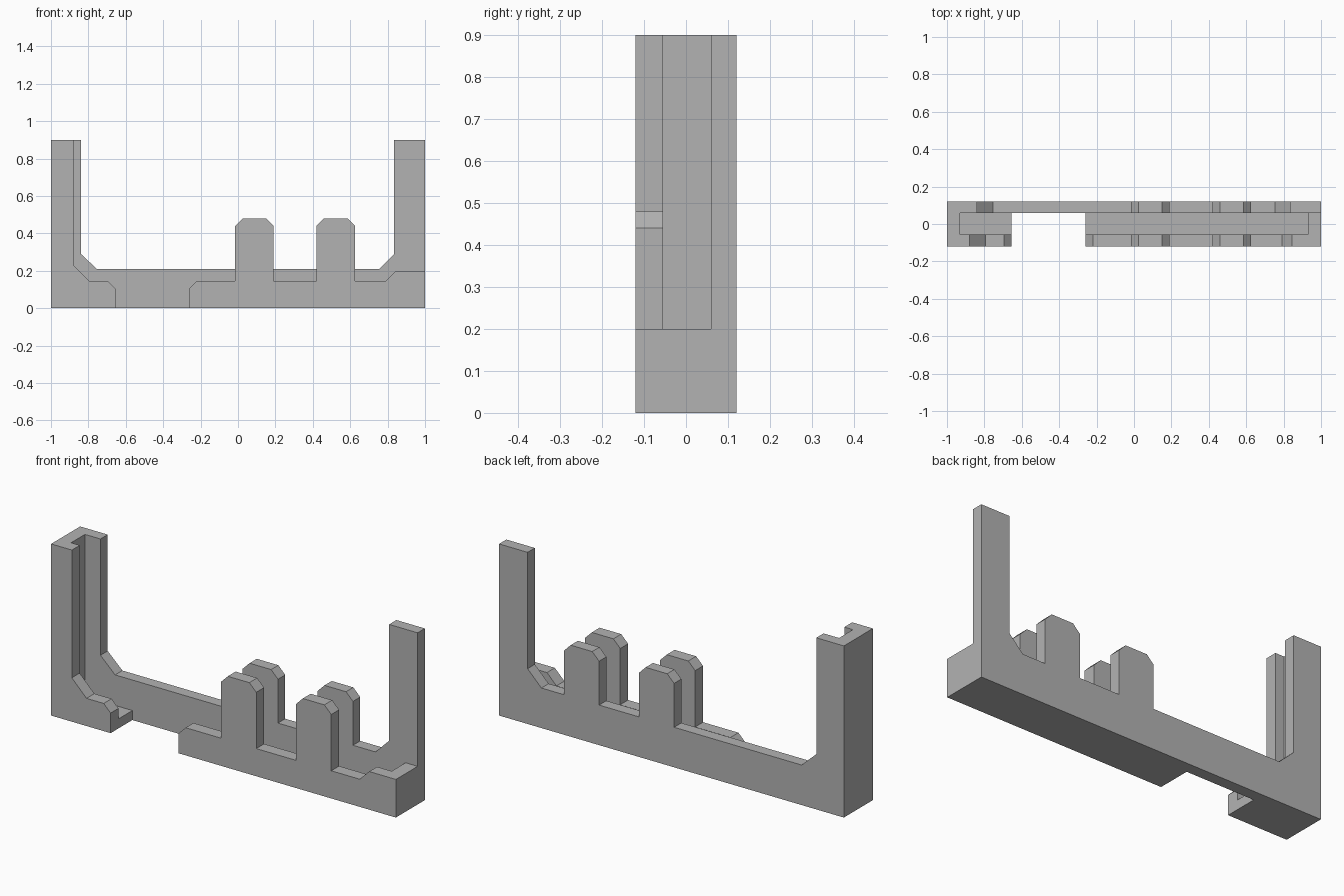
import bpy, bmesh

cube = bpy.data.objects.get("Cube")
if cube:
    bpy.data.objects.remove(cube, do_unlink=True)

# Single matte grey
grey = bpy.data.materials.new("plain grey")
grey.use_nodes = True
GREY = (0.45, 0.45, 0.45, 1)
grey.diffuse_color = GREY
grey.node_tree.nodes["Principled BSDF"].inputs["Base Color"].default_value = GREY

BACK, SLOT_BACK, SLOT_FRONT, FRONT = 0.12, 0.06, -0.055, -0.12
FLOOR = 0.05


def plate(name, outline, y0, y1):
    """Extrude an x-z outline from y0 to y1."""
    bm = bmesh.new()
    face = bm.faces.new([bm.verts.new((x, y0, z)) for x, z in outline])
    ext = bmesh.ops.extrude_face_region(bm, geom=[face])
    verts = [g for g in ext["geom"] if isinstance(g, bmesh.types.BMVert)]
    bmesh.ops.translate(bm, verts=verts, vec=(0, y1 - y0, 0))
    bmesh.ops.recalc_face_normals(bm, faces=bm.faces)
    mesh = bpy.data.meshes.new(name)
    bm.to_mesh(mesh)
    bm.free()
    mesh.materials.append(grey)
    obj = bpy.data.objects.new(name, mesh)
    bpy.context.collection.objects.link(obj)
    return obj


def block(name, x0, x1, z1):
    """Rectangular filler between the front and back plates."""
    return plate(name, [(x0, 0), (x1, 0), (x1, z1), (x0, z1)], SLOT_FRONT, SLOT_BACK)


def tabs(base):
    """Two chamfered upright tabs, listed from left to right."""
    pts = []
    for x0, x1 in ((-0.015, 0.19), (0.42, 0.625)):
        pts += [(x0, base), (x0, 0.44), (x0 + 0.04, 0.48),
                (x1 - 0.04, 0.48), (x1, 0.44), (x1, base)]
    return pts


# Full-width back plate with posts at both ends
body = plate("bracket_body", [(1, 0), (-1, 0), (-1, 0.9), (-0.84, 0.9), (-0.84, 0.29), (-0.755, 0.21)]
             + tabs(0.21) + [(0.755, 0.21), (0.835, 0.29), (0.835, 0.9), (1, 0.9)],
             SLOT_BACK, BACK)

# Front plates, either side of the opening, then slot floors and end walls
parts = [
    plate("front_post", [(-1, 0), (-1, 0.9), (-0.88, 0.9), (-0.88, 0.23), (-0.795, 0.145),
                         (-0.695, 0.145), (-0.655, 0.105), (-0.655, 0)], FRONT, SLOT_FRONT),
    plate("front_rail", [(-0.26, 0), (-0.26, 0.105), (-0.22, 0.145)] + tabs(0.145)
          + [(0.79, 0.145), (0.845, 0.2), (1, 0.2), (1, 0)], FRONT, SLOT_FRONT),
    block("short_floor", -0.93, -0.655, FLOOR),
    block("long_floor", -0.26, 0.93, FLOOR),
    block("tall_end_wall", -1, -0.93, 0.9),
    block("low_end_wall", 0.93, 1, 0.2),
]

# Fuse everything into one solid
bpy.context.view_layer.objects.active = body
for part in parts:
    mod = body.modifiers.new("fuse " + part.name, "BOOLEAN")
    mod.operation = "UNION"
    mod.solver = "EXACT"
    mod.object = part
    bpy.ops.object.modifier_apply(modifier=mod.name)
    bpy.data.objects.remove(part, do_unlink=True)
